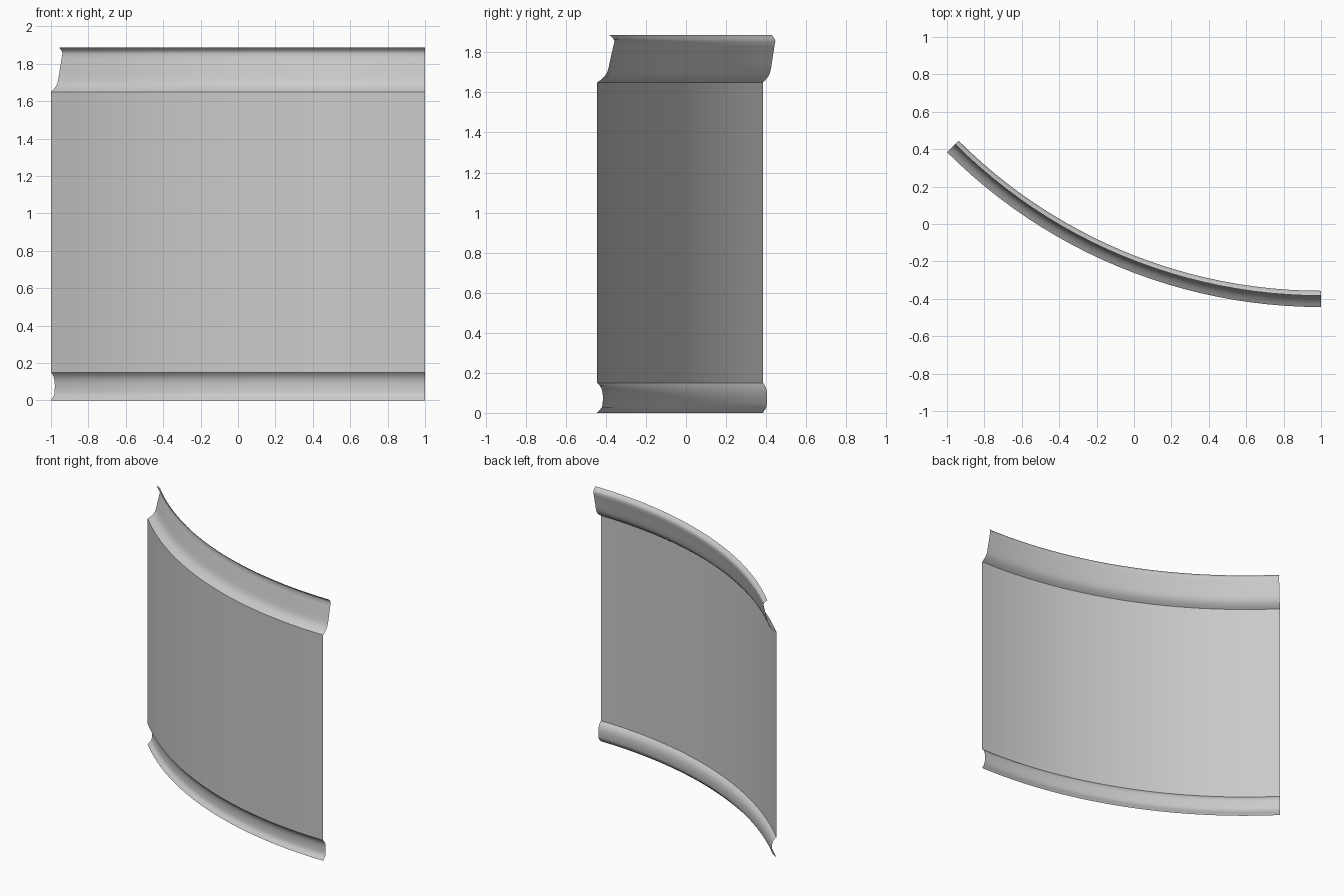
import bpy, bmesh, math

if "Cube" in bpy.data.objects:
    bpy.data.objects.remove(bpy.data.objects["Cube"])

# Curved wall section: an eighth of a circle, tangent to the x axis at x = 1
RADIUS = 2 / math.sin(math.radians(45))
CX, CY = 1.0, -0.444 + RADIUS
SEGMENTS = 24


def sweep(name, profile):
    """Sweep a (depth behind the face, height) profile along the wall arc."""
    bm = bmesh.new()
    rows = []
    for i in range(SEGMENTS + 1):
        a = math.radians(45) * i / SEGMENTS
        rows.append([bm.verts.new((CX - (RADIUS - d) * math.sin(a),
                                   CY - (RADIUS - d) * math.cos(a), z))
                     for d, z in profile])
    for r0, r1 in zip(rows, rows[1:]):
        for j in range(len(profile) - 1):
            bm.faces.new((r1[j], r0[j], r0[j + 1], r1[j + 1]))
    mesh = bpy.data.meshes.new(name)
    bm.to_mesh(mesh)
    bm.free()
    obj = bpy.data.objects.new(name, mesh)
    bpy.context.collection.objects.link(obj)
    bpy.ops.object.select_all(action='DESELECT')
    obj.select_set(True)
    bpy.context.view_layer.objects.active = obj
    bpy.ops.object.shade_smooth_by_angle(angle=math.radians(35))
    return obj


# Hollow moulding along the foot
sweep("base_moulding", [(0, 0), (0.004, 0.006), (0.015, 0.017), (0.024, 0.028),
                        (0.028, 0.045), (0.029, 0.075), (0.028, 0.10),
                        (0.022, 0.122), (0.012, 0.138), (0, 0.15)])

# Plain wall between the mouldings
sweep("wall_panel", [(0, 0.15), (0, 1.65)])

# Cove rising into a backward-leaning band with a forward lip
sweep("top_moulding", [(0, 1.65), (0.018, 1.662), (0.036, 1.678), (0.048, 1.695),
                       (0.056, 1.717), (0.063, 1.75), (0.072, 1.79),
                       (0.081, 1.83), (0.087, 1.855), (0.083, 1.866),
                       (0.073, 1.877), (0.061, 1.887)])
